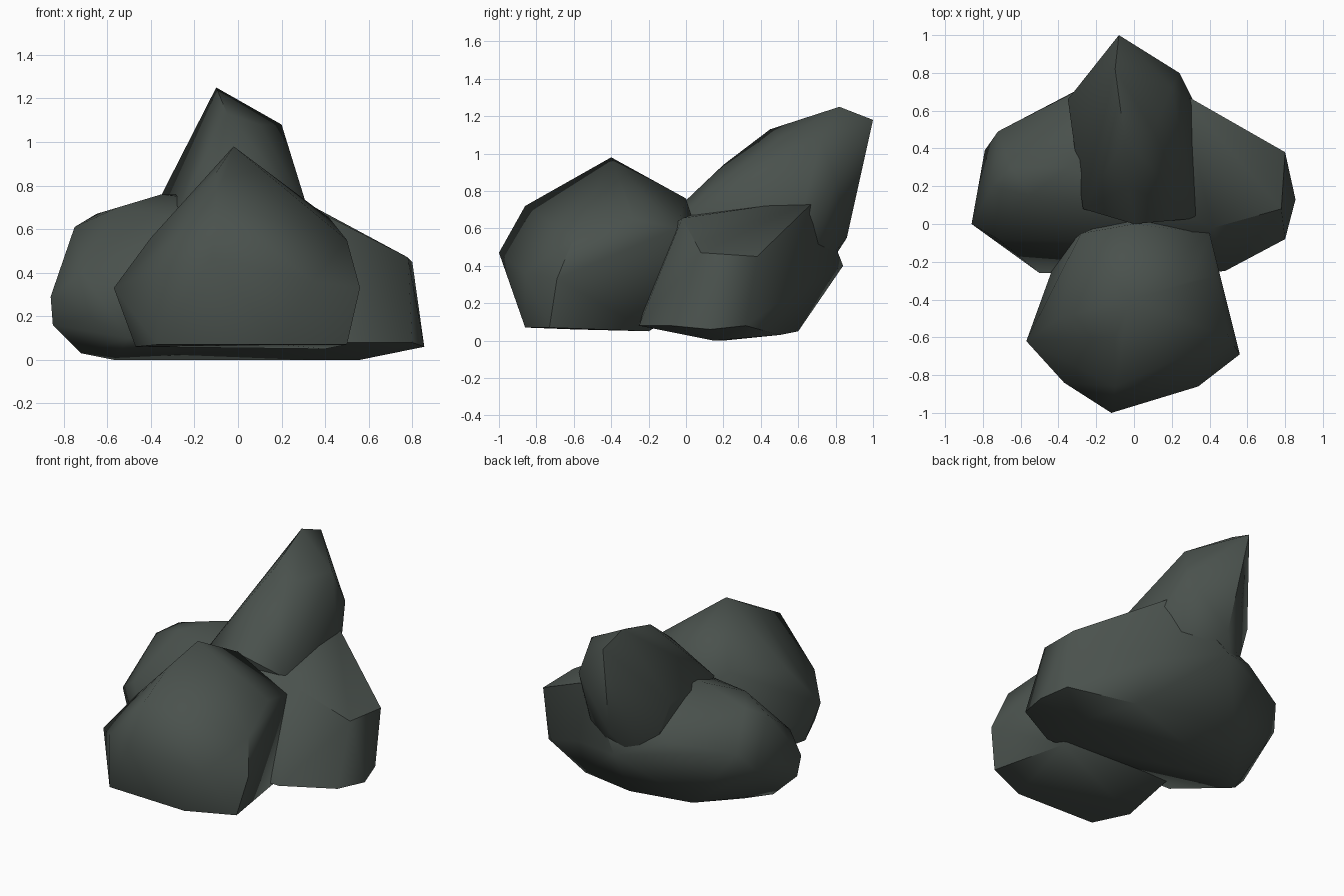
import bpy, bmesh, math

stone = bpy.data.materials.new("dark grey green stone")
stone.diffuse_color = (0.068, 0.083, 0.074, 1)


def boulder(name, points, angle):
    """Chiselled stone: the convex hull of a few corner points, soft shaded."""
    bm = bmesh.new()
    for p in points:
        bm.verts.new(p)
    res = bmesh.ops.convex_hull(bm, input=bm.verts[:])
    junk = {g for g in res["geom_interior"] + res["geom_unused"]
            if isinstance(g, bmesh.types.BMVert)}
    bmesh.ops.delete(bm, geom=list(junk), context='VERTS')
    bmesh.ops.recalc_face_normals(bm, faces=bm.faces[:])
    me = bpy.data.meshes.new(name)
    bm.to_mesh(me)
    bm.free()
    me.materials.append(stone)
    ob = bpy.data.objects.new(name, me)
    bpy.context.collection.objects.link(ob)
    bpy.ops.object.select_all(action='DESELECT')
    ob.select_set(True)
    bpy.context.view_layer.objects.active = ob
    bpy.ops.object.shade_smooth_by_angle(angle=math.radians(angle))
    return ob


# Wide body with a lobe on each side
boulder("wide_base", [
    (-.86, 0, .29), (-.85, .03, .16), (-.79, .39, .32), (-.72, .49, .45),
    (-.75, .2, .61), (-.65, .3, .67), (-.55, .15, .70), (-.72, -.08, .40),
    (-.72, .1, .03), (-.57, .2, 0), (-.5, -.26, .10), (-.35, .68, .5),
    (-.35, .3, .76), (-.4, .5, .04),
    (.8, .38, .45), (.78, .08, .47), (.855, .13, .06), (.8, -.08, .08),
    (.8, .32, .08), (.48, -.25, .08), (.42, -.02, .655), (.36, .63, .3),
    (.56, .15, 0), (.4, .5, .03),
    (.24, .7, .76), (-.05, .84, .4), (0, .6, .05), (0, -.1, .6)], 50)

# Leaning summit at the back
boulder("summit", [
    (-.1, .82, 1.25), (-.08, 1, 1.18), (.2, .72, 1.08), (.24, .8, .86),
    (-.05, .45, 1.13), (.1, .5, 1.08), (-.19, .6, .99), (-.03, .2, .94),
    (0, 0, .75), (.33, .03, .66), (-.27, .08, .70), (-.35, .66, .76),
    (.34, .6, .6), (-.03, .86, .55), (-.2, .7, .3), (.2, .65, .3),
    (0, .1, .3)], 50)

# Lower stone in front, with a pointed crest
boulder("front_stone", [
    (-.12, -1, .47), (-.1, -.86, .72), (-.1, -.6, .86), (-.02, -.4, .98),
    (.14, -.42, .85), (.3, -.3, .74), (.42, -.28, .65), (.5, -.6, .55),
    (.56, -.69, .33), (.34, -.86, .36), (.5, -.73, .07), (.2, -.86, .07),
    (-.37, -.84, .07), (-.47, -.6, .06), (-.57, -.62, .33),
    (-.37, -.84, .42), (-.4, -.5, .56), (-.23, -.42, .73), (0, 0, .76),
    (-.28, -.05, .68), (-.4, -.15, .08), (.4, -.2, .05), (.4, -.05, .6),
    (.1, .1, .3)], 50)
